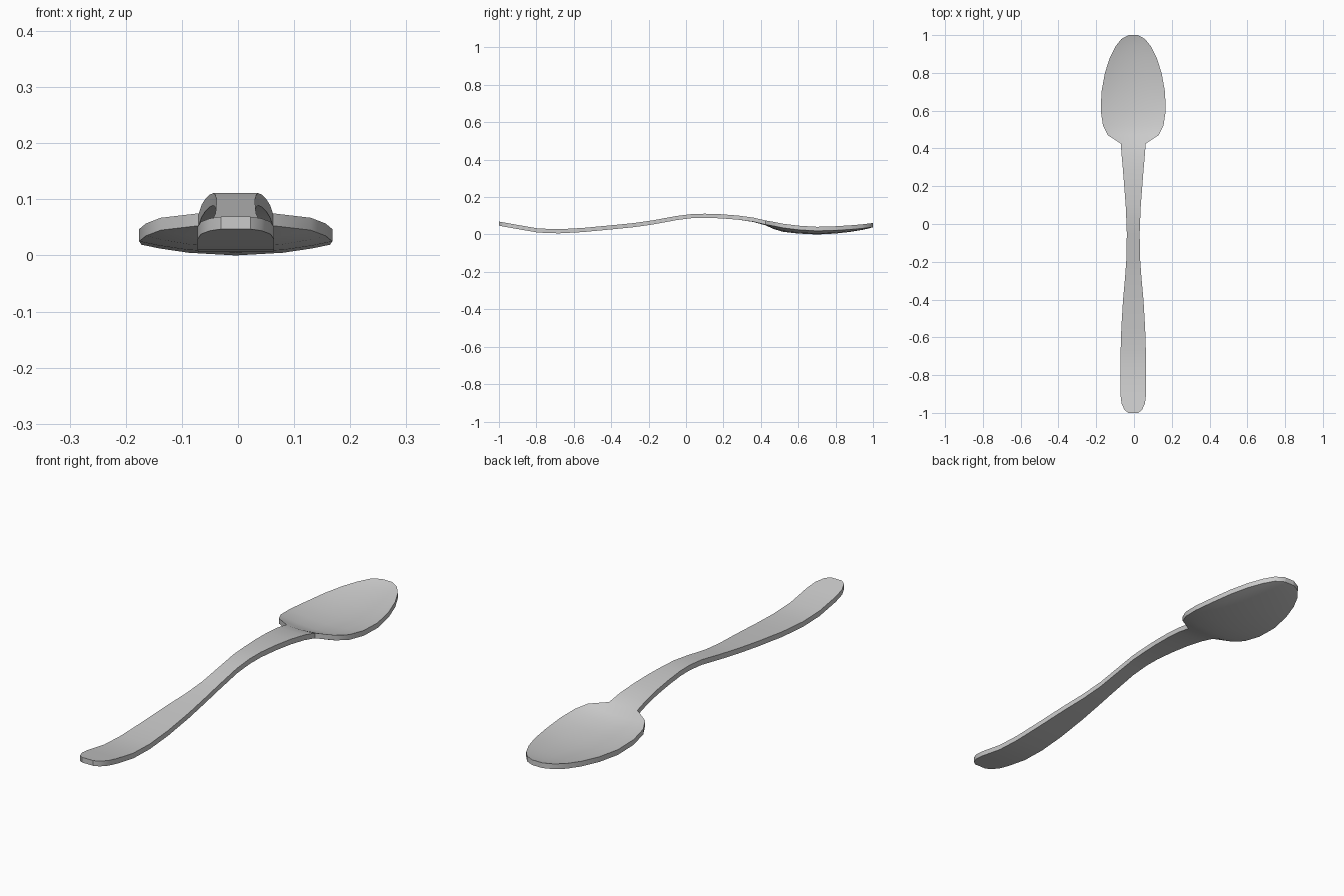
import bpy, bmesh

# Stations along the spoon: y, half width, underside z at centre, rise of the rim
STATIONS = [
    (-1.00, 0.026, 0.047, 0), (-0.985, 0.046, 0.044, 0), (-0.95, 0.062, 0.038, 0),
    (-0.90, 0.068, 0.029, 0), (-0.79, 0.068, 0.010, 0), (-0.68, 0.067, 0.006, 0),
    (-0.55, 0.063, 0.013, 0), (-0.40, 0.054, 0.027, 0), (-0.28, 0.043, 0.039, 0),
    (-0.18, 0.036, 0.053, 0), (-0.05, 0.034, 0.077, 0), (0.03, 0.037, 0.087, 0),
    (0.10, 0.040, 0.089, 0), (0.19, 0.047, 0.086, 0), (0.28, 0.054, 0.079, 0),
    (0.36, 0.061, 0.067, 0.001), (0.425, 0.066, 0.049, 0.004),
    # bowl
    (0.47, 0.134, 0.029, 0.016), (0.52, 0.160, 0.014, 0.021), (0.60, 0.172, 0.005, 0.020),
    (0.70, 0.168, 0.000, 0.019), (0.80, 0.150, 0.005, 0.017), (0.88, 0.124, 0.014, 0.013),
    (0.94, 0.094, 0.024, 0.008), (0.98, 0.062, 0.033, 0.004), (1.00, 0.024, 0.039, 0),
]
ACROSS = [-1, -0.8, -0.5, 0, 0.5, 0.8, 1]
THICK = 0.022
SHIFT = -0.004

# Underside sheet: one row of points per station
bm = bmesh.new()
rows = [[bm.verts.new((SHIFT + u * w, y, z + rise * u * u)) for u in ACROSS]
        for y, w, z, rise in STATIONS]
faces = []
for a, b in zip(rows, rows[1:]):
    for i in range(len(ACROSS) - 1):
        faces.append(bm.faces.new((a[i], a[i + 1], b[i + 1], b[i])))

# Raise a copy of the sheet to give the metal its thickness
out = bmesh.ops.extrude_face_region(bm, geom=faces, use_keep_orig=True)
top = [g for g in out["geom"] if isinstance(g, bmesh.types.BMVert)]
bmesh.ops.translate(bm, vec=(0, 0, THICK), verts=top)
bmesh.ops.recalc_face_normals(bm, faces=bm.faces)

mesh = bpy.data.meshes.new("spoon")
bm.to_mesh(mesh)
bm.free()
spoon = bpy.data.objects.new("spoon", mesh)
bpy.context.collection.objects.link(spoon)

# Smooth surfaces with a crisp edge around the outline
bpy.context.view_layer.objects.active = spoon
spoon.select_set(True)
bpy.ops.object.shade_smooth_by_angle(angle=0.6)
